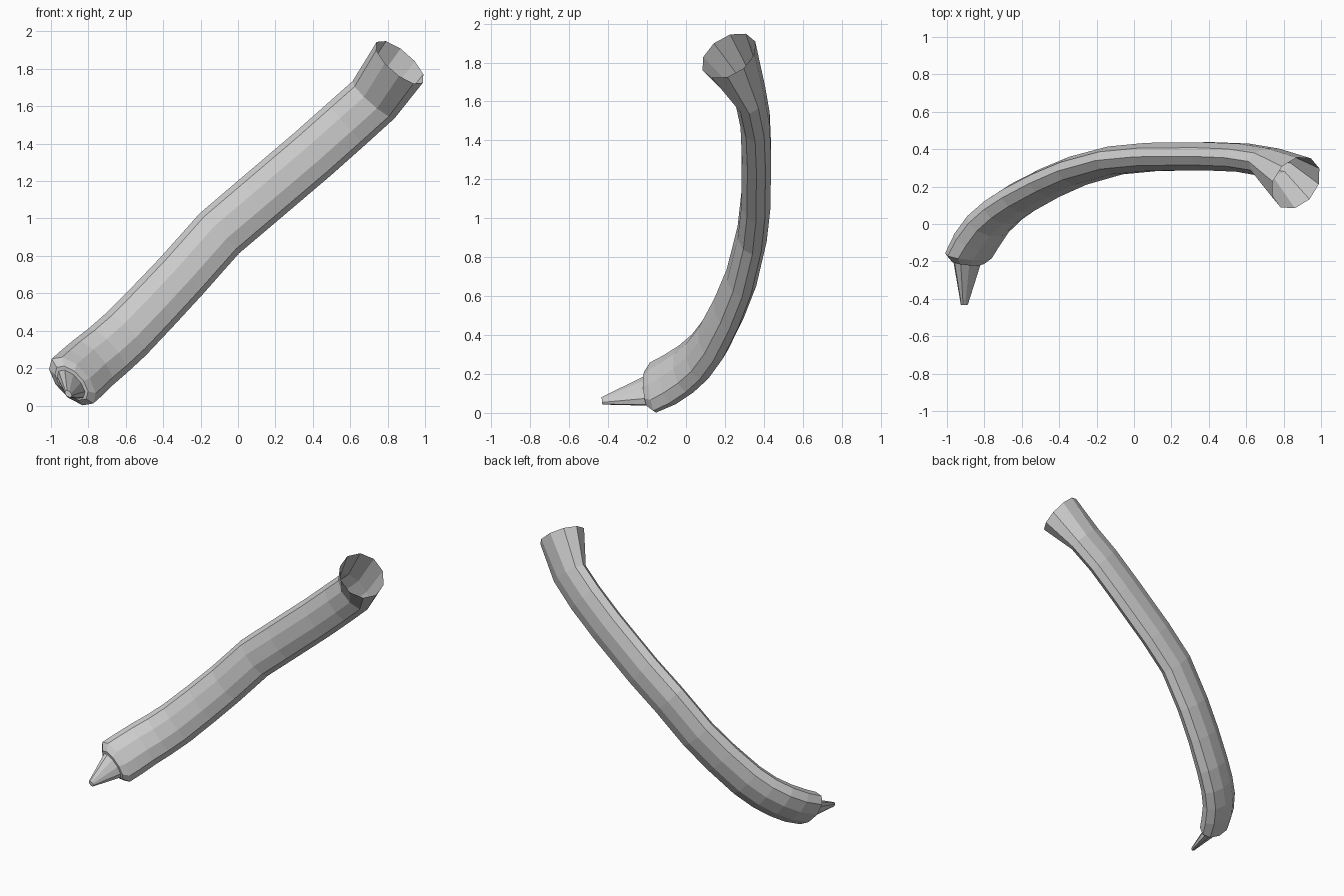
import bpy, bmesh
from mathutils import Vector
from math import sin, cos, tau

if "Cube" in bpy.data.objects:
    bpy.data.objects.remove(bpy.data.objects["Cube"])

SIDES = 10
WIDE = Vector((0.68, 0, -0.73))   # direction of the wide axis of every section


def loft(name, stations, cap_start=False, cap_end=False, first=None, last=None):
    """Skin elliptical rings: each station is (x, y, z, half width, half thickness)."""
    bm = bmesh.new()
    pts = [Vector(s[:3]) for s in stations]
    rings = []
    for i, s in enumerate(stations):
        t = pts[min(i + 1, len(pts) - 1)] - pts[max(i - 1, 0)]
        if i == 0 and first:
            t = Vector(first)
        if i == len(pts) - 1 and last:
            t = Vector(last)
        t.normalize()
        w = (WIDE - t * WIDE.dot(t)).normalized()
        n = t.cross(w)
        rings.append([bm.verts.new(pts[i] + w * s[3] * cos(tau * k / SIDES)
                                   + n * s[4] * sin(tau * k / SIDES))
                      for k in range(SIDES)])
    for a, b in zip(rings, rings[1:]):
        for k in range(SIDES):
            j = (k + 1) % SIDES
            bm.faces.new((a[k], a[j], b[j], b[k]))
    if cap_start:
        bm.faces.new(rings[0][::-1])
    if cap_end:
        bm.faces.new(rings[-1])
    mesh = bpy.data.meshes.new(name)
    bm.to_mesh(mesh)
    bm.free()
    ob = bpy.data.objects.new(name, mesh)
    bpy.context.collection.objects.link(ob)
    return ob


END = (0.2, 0.95, 0.2)

# curved flattened shaft with an open flared socket at the top
loft("curved_shaft", [
    (-0.885, -0.170, 0.130, 0.163, 0.085),
    (-0.840, -0.085, 0.170, 0.163, 0.090),
    (-0.780, 0.000, 0.225, 0.160, 0.090),
    (-0.700, 0.073, 0.290, 0.157, 0.088),
    (-0.600, 0.140, 0.380, 0.155, 0.086),
    (-0.450, 0.220, 0.535, 0.152, 0.083),
    (-0.300, 0.285, 0.695, 0.150, 0.081),
    (-0.100, 0.340, 0.920, 0.150, 0.079),
    (0.100, 0.359, 1.090, 0.150, 0.079),
    (0.400, 0.362, 1.345, 0.150, 0.079),
    (0.580, 0.355, 1.505, 0.150, 0.079),
    (0.725, 0.330, 1.635, 0.150, 0.082),
    (0.865, 0.220, 1.835, 0.165, 0.153),
], first=END, last=(0.6, -0.4, 0.7))

# shoulder closing the lower end of the shaft
loft("end_shoulder", [
    (-0.890, -0.205, 0.120, 0.115, 0.060),
    (-0.885, -0.170, 0.130, 0.163, 0.085),
], cap_start=True, first=END, last=END)

# tapered spike
loft("spike", [
    (-0.907, -0.432, 0.062, 0.023, 0.014),
    (-0.892, -0.195, 0.115, 0.100, 0.050),
], cap_start=True, first=(0, 1, 0.1), last=END)
